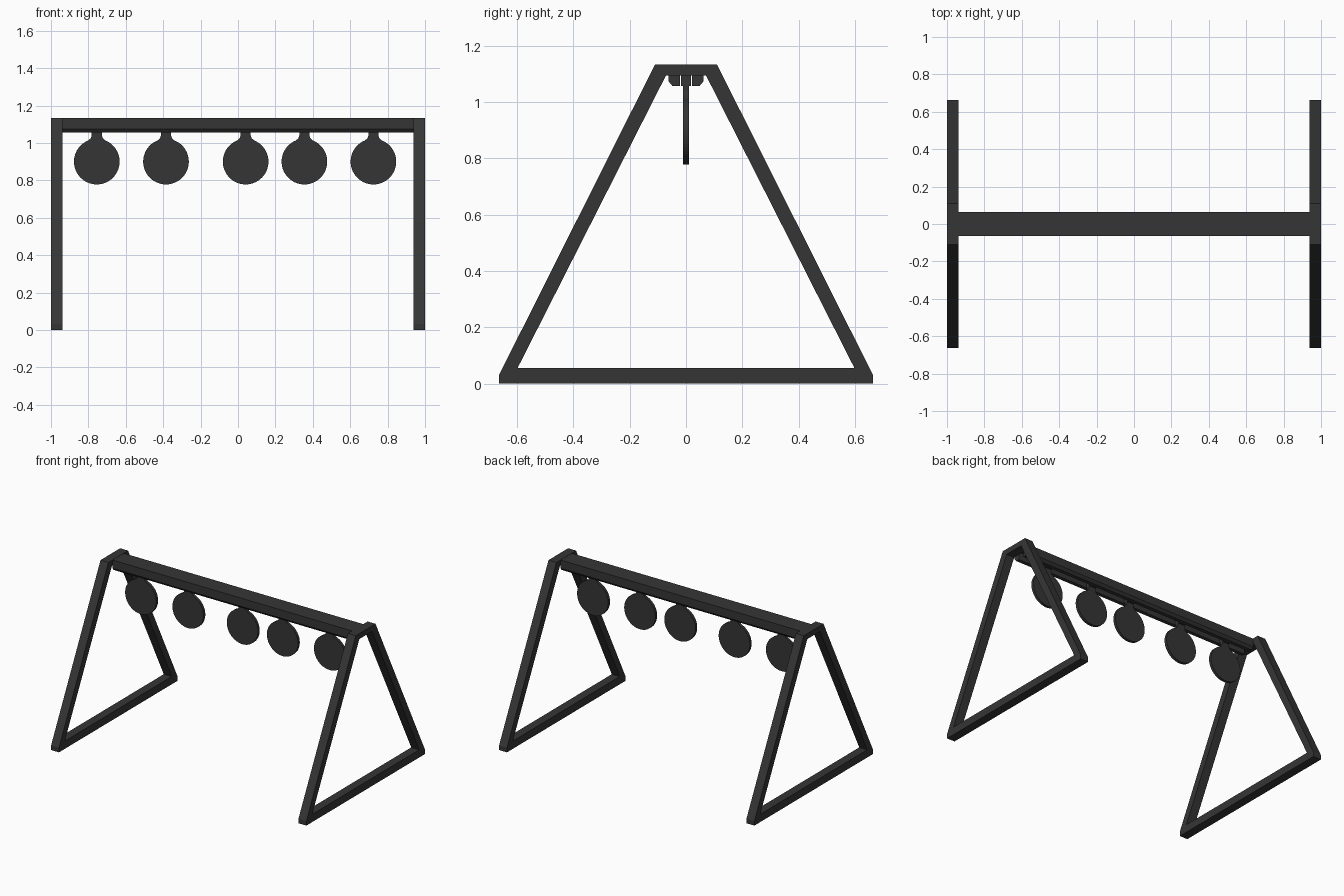
import bpy, bmesh, math
from mathutils import Vector

if "Cube" in bpy.data.objects:
    bpy.data.objects.remove(bpy.data.objects["Cube"])

mat = bpy.data.materials.new("charcoal_metal")
mat.diffuse_color = (0.036, 0.036, 0.036, 1)
mat.use_nodes = True
mat.node_tree.nodes["Principled BSDF"].inputs["Base Color"].default_value = mat.diffuse_color


def finish(bm, name):
    bmesh.ops.recalc_face_normals(bm, faces=bm.faces)
    me = bpy.data.meshes.new(name)
    bm.to_mesh(me)
    bm.free()
    me.materials.append(mat)
    ob = bpy.data.objects.new(name, me)
    bpy.context.collection.objects.link(ob)
    return ob


def extrude_profile(name, points, offset):
    """Closed profile of 3D points, extruded along offset."""
    bm = bmesh.new()
    face = bm.faces.new([bm.verts.new(p) for p in points])
    res = bmesh.ops.extrude_face_region(bm, geom=[face], use_keep_orig=True)
    verts = [g for g in res["geom"] if isinstance(g, bmesh.types.BMVert)]
    bmesh.ops.translate(bm, verts=verts, vec=Vector(offset))
    return finish(bm, name)


def mirrored(half):
    return half + [(-y, z) for y, z in reversed(half)]


# End frames: trapezoid outline with a matching opening
outer = mirrored([(-0.663, 0), (-0.663, 0.032), (-0.11, 1.133)])
inner = mirrored([(-0.597, 0.055), (-0.597, 0.055 + 0.002), (-0.071, 1.094)])


def end_frame(name, x0, x1):
    bm = bmesh.new()
    rings = [[bm.verts.new((x, y, z)) for y, z in prof]
             for x, prof in ((x0, outer), (x1, outer), (x1, inner), (x0, inner))]
    n = len(outer)
    for a in range(4):
        r, s = rings[a], rings[(a + 1) % 4]
        for i in range(n):
            j = (i + 1) % n
            bm.faces.new((r[i], r[j], s[j], s[i]))
    finish(bm, name)


end_frame("left_frame", -1.0, -0.938)
end_frame("right_frame", 0.938, 1.0)

# Overhead rail: chamfered beam with a slot along the underside
rail = mirrored([(-0.022, 1.112), (-0.022, 1.056), (-0.048, 1.056),
                 (-0.063, 1.074), (-0.063, 1.132)])
extrude_profile("overhead_rail", [(-0.94, y, z) for y, z in rail], (1.88, 0, 0))

# Hanging discs: round plate with a flared neck, and a slider in the slot
R, CZ, NECK = 0.122, 0.90, 0.027
start = math.asin(0.045 / R)
for k, cx in enumerate((-0.755, -0.385, 0.041, 0.355, 0.724)):
    pts = [(-NECK, 1.10), (-NECK, 1.04), (-NECK - 0.005, 1.025)]
    steps = 48
    for i in range(steps + 1):
        a = start + (2 * math.pi - 2 * start) * i / steps
        pts.append((-R * math.sin(a), CZ + R * math.cos(a)))
    pts += [(NECK + 0.005, 1.025), (NECK, 1.04), (NECK, 1.10)]
    extrude_profile(f"disc_{k + 1}", [(cx + x, -0.01, z) for x, z in pts], (0, 0.02, 0))
    w = NECK
    extrude_profile(f"slider_{k + 1}",
                    [(cx - w, -0.018, 1.056), (cx + w, -0.018, 1.056),
                     (cx + w, -0.018, 1.106), (cx - w, -0.018, 1.106)], (0, 0.036, 0))
